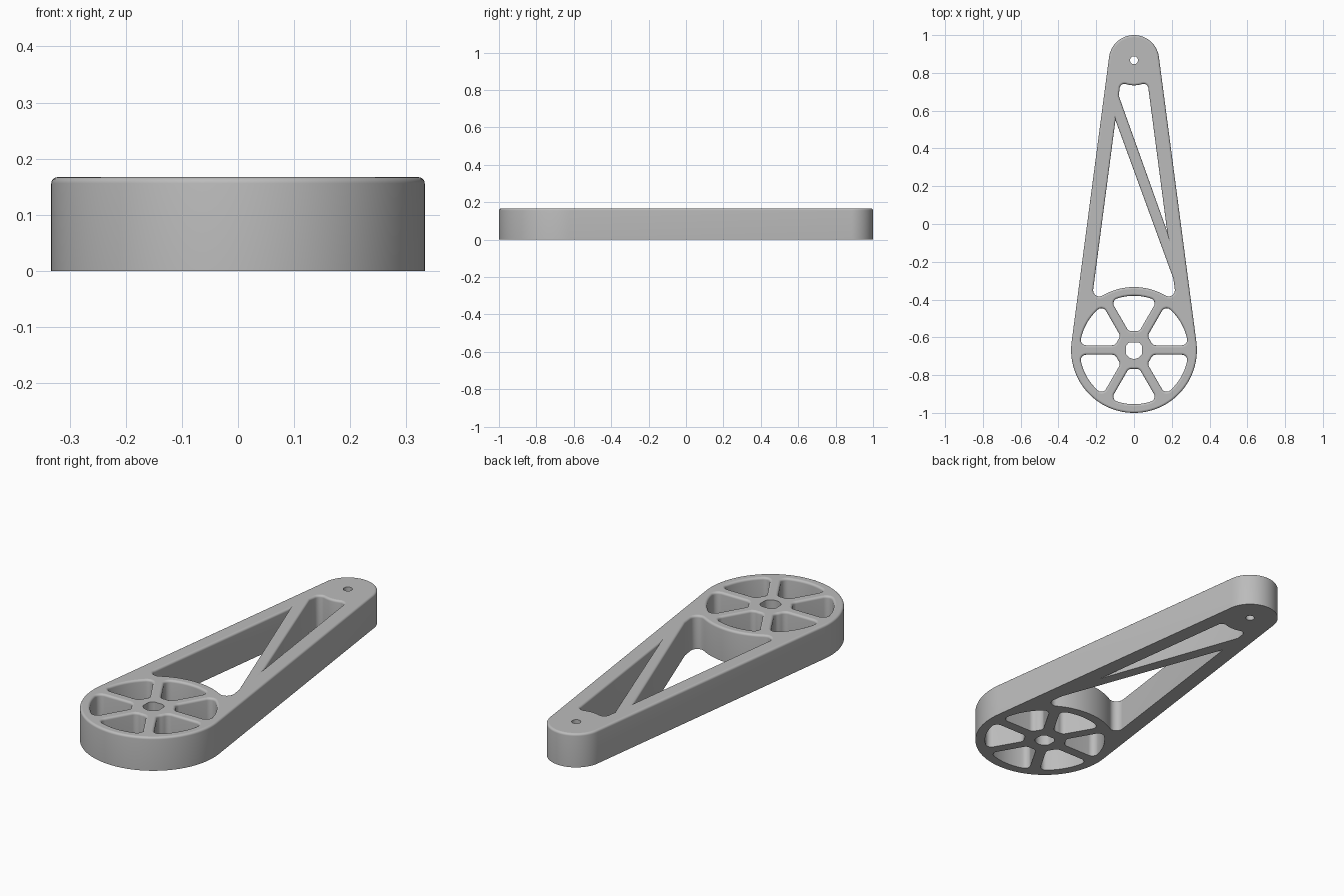
import bpy, bmesh
from math import sin, cos, pi, asin, sqrt, atan2, radians
from mathutils import Vector

cube = bpy.data.objects.get("Cube")
if cube:
    bpy.data.objects.remove(cube)

HEIGHT, ROUND = 0.167, 0.011
HUB, HUB_R = Vector((0, -0.667)), 0.333
TIP, TIP_R = Vector((0, 0.867)), 0.133
WALL = 0.077
TAPER = asin((HUB_R - TIP_R) / (TIP.y - HUB.y))
N = Vector((cos(TAPER), sin(TAPER)))      # outward normal of the right side
T = Vector((-sin(TAPER), cos(TAPER)))     # direction along the right side


def polar(c, r, a):
    return c + Vector((cos(a), sin(a))) * r


def arc(c, r, a0, a1, n=12):
    return [polar(c, r, a0 + (a1 - a0) * i / n) for i in range(n + 1)]


def mirror(points):
    return [Vector((-p.x, p.y)) for p in reversed(points)]


def heading(v):
    return atan2(v.y, v.x)


def clean(points, ccw):
    """Drop repeated points and set the winding."""
    pts = [p for i, p in enumerate(points) if (p - points[i - 1]).length > 1e-4]
    area = sum(pts[i - 1].cross(p) for i, p in enumerate(pts))
    return pts if (area > 0) == ccw else pts[::-1]


def inset(pts, d):
    """Move a loop sideways into the material, which lies on its left."""
    out = []
    for i, p in enumerate(pts):
        a = (p - pts[i - 1]).normalized()
        b = (pts[(i + 1) % len(pts)] - p).normalized()
        na, nb = Vector((-a.y, a.x)), Vector((-b.y, b.x))
        out.append(p + (na + nb) * d / (1 + na.dot(nb)))
    return out


# Outer outline: two round ends joined by tangents
outline = (arc(TIP, TIP_R, TAPER, pi - TAPER, 40)
           + arc(HUB, HUB_R, pi - TAPER, 2 * pi + TAPER, 80))


def end_corner(c, radius, r, side):
    """Rounded corner between the inner side wall and a round end."""
    d = radius - WALL - r
    m = c + N * d + T * side * sqrt((radius + r) ** 2 - d * d)
    a1 = heading(c - m)
    if side > 0:
        return arc(m, r, TAPER, a1), heading(m - c)
    return arc(m, r, TAPER, a1 % (2 * pi)), heading(m - c) % (2 * pi)


def wall_x(y):
    """x of the inner side wall on the right."""
    edge = HUB + N * (HUB_R - WALL)
    return edge.x + (y - edge.y) * T.x / T.y


# Lower truss opening
corner, a = end_corner(HUB, HUB_R, 0.033, 1)
lower = ([Vector((-wall_x(0.55), 0.55)), Vector((wall_x(-0.29), -0.29))]
         + corner + arc(HUB, HUB_R, a, pi - a, 24) + mirror(corner))

# Upper truss opening
corner, a = end_corner(TIP, TIP_R, 0.026, -1)
upper = ([Vector((-wall_x(0.68), 0.68)), Vector((wall_x(-0.04), -0.04))]
         + corner + arc(TIP, TIP_R, a, 3 * pi - a, 12) + mirror(corner))


def pocket(k):
    """Opening between two spokes, starting at spoke k."""
    half, r_in, r_out, f = 0.025, 0.1, 0.287, 0.028
    ao = asin((half + f) / (r_out - f))
    ai = asin((half + f) / (r_in + f))
    o, mid = Vector((0, 0)), pi / 6
    inner = arc(polar(o, r_in + f, ai), f, pi + ai, 1.5 * pi, 8)[::1]
    outer = arc(polar(o, r_out - f, ao), f, -pi / 2, ao, 8)
    half_loop = arc(o, r_in, mid, ai, 3) + inner + outer + arc(o, r_out, ao, mid, 8)
    axis = Vector((cos(mid), sin(mid)))
    other = [axis * (2 * p.dot(axis)) - p for p in reversed(half_loop)]
    turn = k * pi / 3
    return [polar(HUB, p.length, heading(p) + turn) for p in half_loop + other]


# Flatted shaft hole and round pin hole
shaft = [Vector((max(-0.043, min(0.043, p.x)), min(0.04, p.y))) + HUB
         for p in arc(Vector((0, 0)), 0.047, 0, 2 * pi, 48)]
pin = arc(TIP, 0.021, 0, 2 * pi, 24)

loops = [(clean(outline, True), ROUND)]
loops += [(clean(h, False), ROUND) for h in [lower, upper] + [pocket(k) for k in range(6)]]
loops += [(clean(h, False), 0) for h in (shaft, pin)]

# Walls with a rounded top edge
bm = bmesh.new()
caps = {0: [], 1: []}
STEPS = 5
for pts, r in loops:
    rings = [(pts, 0)]
    if r:
        for s in range(STEPS + 1):
            q = s / STEPS * pi / 2
            rings.append((inset(pts, r * (1 - cos(q))), HEIGHT - r + r * sin(q)))
    else:
        rings.append((pts, HEIGHT))
    rows = [[bm.verts.new((p.x, p.y, z)) for p in ring] for ring, z in rings]
    n = len(pts)
    for low, high in zip(rows, rows[1:]):
        for i in range(n):
            j = (i + 1) % n
            bm.faces.new((low[i], low[j], high[j], high[i]))
    for key, row in ((0, rows[0]), (1, rows[-1])):
        caps[key] += [bm.edges.get((row[i - 1], row[i])) for i in range(n)]

# Flat bottom and top
for key, edges in caps.items():
    bmesh.ops.triangle_fill(bm, edges=edges, use_beauty=True, normal=(0, 0, 2 * key - 1))
bmesh.ops.recalc_face_normals(bm, faces=bm.faces)

# Smooth the curved walls, keep the corners and flat faces crisp
rim = {e for edges in caps.values() for e in edges}
for f in bm.faces:
    f.smooth = True
for e in bm.edges:
    e.smooth = e not in rim and e.calc_face_angle(0) < radians(30)

mesh = bpy.data.meshes.new("lever_arm")
bm.to_mesh(mesh)
bm.free()
arm = bpy.data.objects.new("lever_arm", mesh)
bpy.context.collection.objects.link(arm)

grey = bpy.data.materials.new("plain_grey")
grey.use_nodes = True
colour = (0.5, 0.5, 0.5, 1)
grey.diffuse_color = colour
grey.node_tree.nodes["Principled BSDF"].inputs["Base Color"].default_value = colour
mesh.materials.append(grey)
